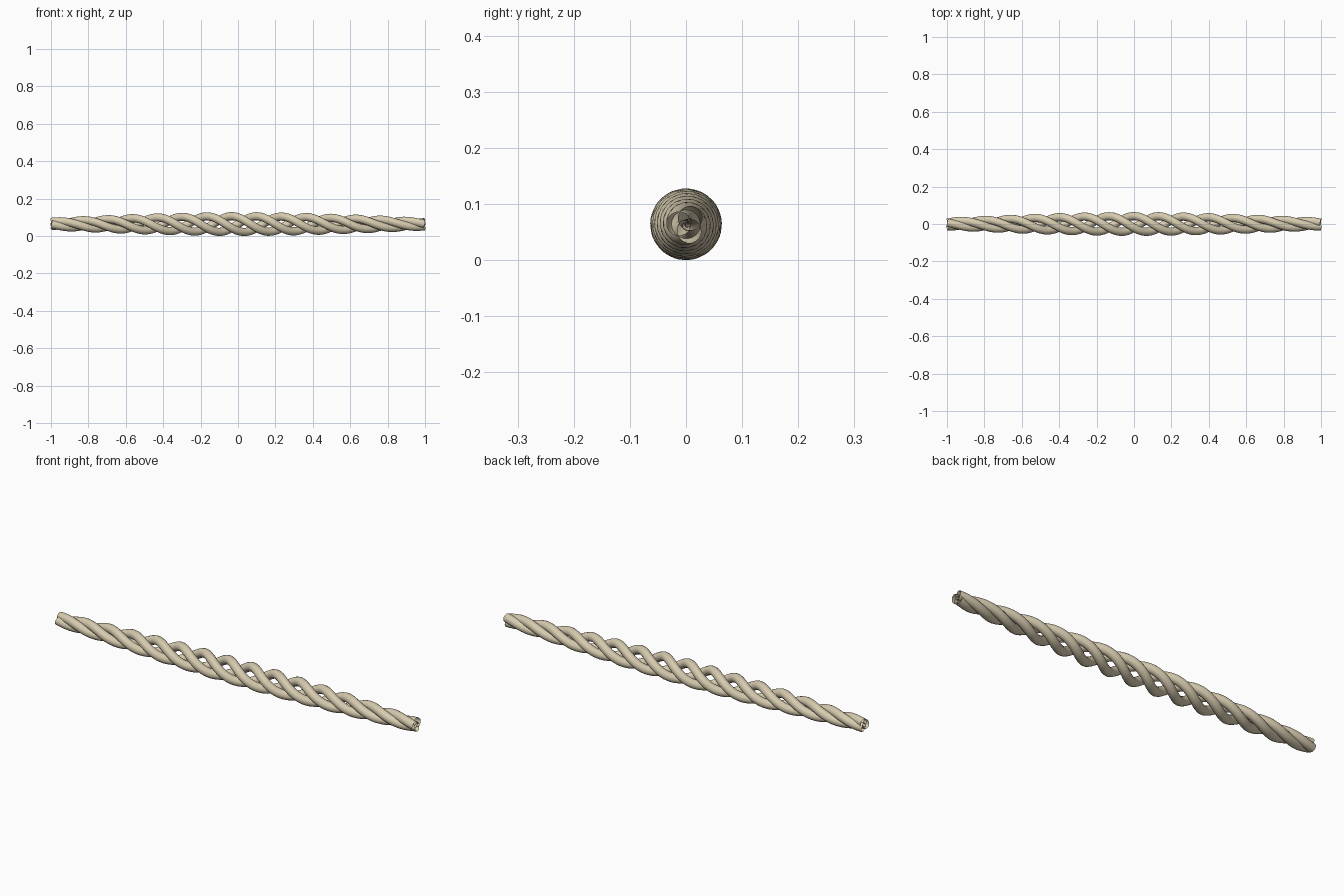
import bpy
from math import pi, sin, cos

if "Cube" in bpy.data.objects:
    bpy.data.objects.remove(bpy.data.objects["Cube"])

STRANDS = 3
TURNS = 5
POINTS = 181
TUBE = 0.022            # strand radius
R_END, R_MID = 0.013, 0.042   # helix radius at the ends and the middle
HALF = 0.997            # half length of the centre line
Z0 = 0.064              # height of the rope axis

mat = bpy.data.materials.new("rope_fibre")
mat.diffuse_color = (0.68, 0.60, 0.43, 1.0)
mat.use_nodes = True
mat.node_tree.nodes["Principled BSDF"].inputs["Base Color"].default_value = mat.diffuse_color


def strand(index):
    # one open-ended tube spiralling round the x axis, bulging in the middle
    curve = bpy.data.curves.new("rope_strand_path", "CURVE")
    curve.dimensions = "3D"
    curve.bevel_depth = TUBE
    curve.bevel_resolution = 6
    curve.use_fill_caps = False
    spline = curve.splines.new("POLY")
    spline.points.add(POINTS - 1)
    for i, p in enumerate(spline.points):
        x = -HALF + 2 * HALF * i / (POINTS - 1)
        r = R_END + (R_MID - R_END) * cos(x / HALF * pi / 2)
        a = TURNS * pi * x + 2 * pi * index / STRANDS
        p.co = (x, r * cos(a), Z0 + r * sin(a), 1)
    spline.use_smooth = True

    temp = bpy.data.objects.new("rope_strand_path", curve)
    bpy.context.collection.objects.link(temp)
    bpy.context.view_layer.update()
    mesh = bpy.data.meshes.new_from_object(
        temp.evaluated_get(bpy.context.evaluated_depsgraph_get()))
    bpy.data.objects.remove(temp)

    obj = bpy.data.objects.new(f"rope_strand_{index + 1}", mesh)
    bpy.context.collection.objects.link(obj)
    mesh.materials.clear()
    mesh.materials.append(mat)
    for f in mesh.polygons:
        f.use_smooth = True


# three twisted strands
for k in range(STRANDS):
    strand(k)
